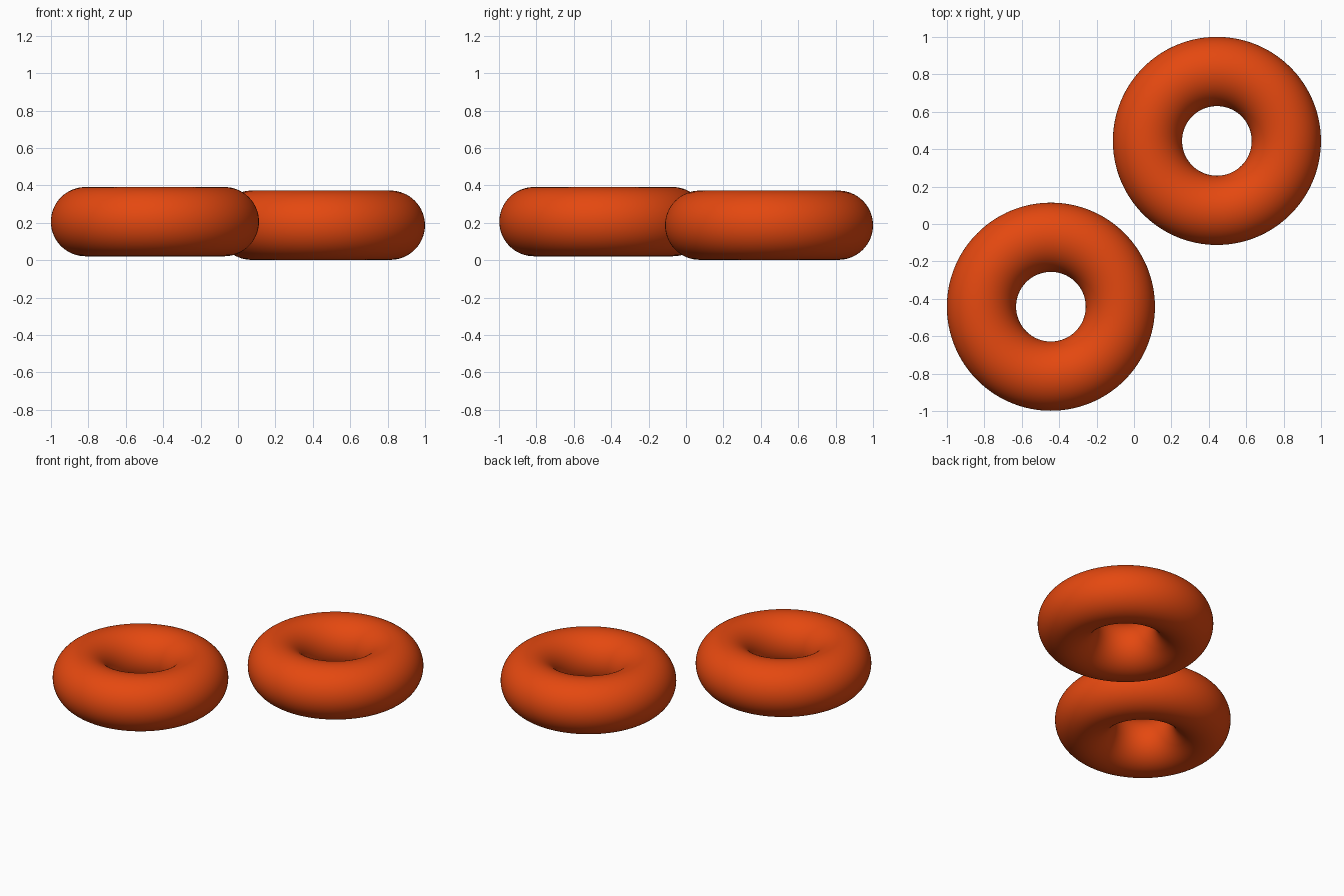
import bpy

if "Cube" in bpy.data.objects:
    bpy.data.objects.remove(bpy.data.objects["Cube"])

# Single orange-red colour
orange = bpy.data.materials.new("orange_red")
orange.diffuse_color = (0.78, 0.065, 0.005, 1.0)
orange.use_nodes = True
orange.node_tree.nodes["Principled BSDF"].inputs["Base Color"].default_value = orange.diffuse_color


def add_ring(name, location):
    """Smooth lying ring with a round cross-section."""
    bpy.ops.mesh.primitive_torus_add(
        major_segments=128, minor_segments=64,
        major_radius=0.371, minor_radius=0.185, location=location)
    ring = bpy.context.object
    ring.name = name
    ring.data.materials.append(orange)
    bpy.ops.object.shade_smooth()


# Two separate rings, the front one slightly higher
add_ring("front_left_ring", (-0.444, -0.442, 0.206))
add_ring("back_right_ring", (0.443, 0.444, 0.187))
